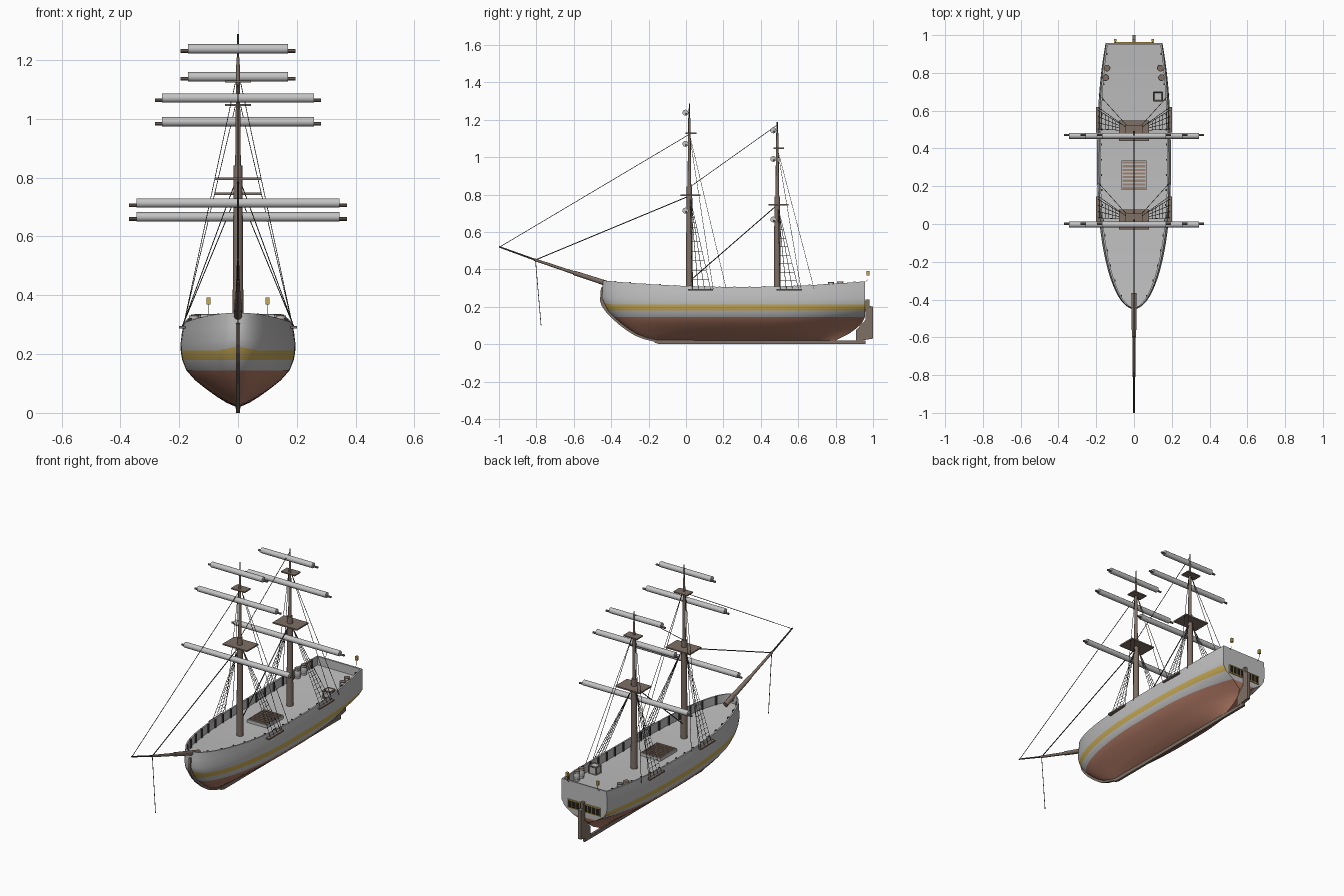
import bpy, bmesh, math
from mathutils import Vector, Matrix

if "Cube" in bpy.data.objects:
    bpy.data.objects.remove(bpy.data.objects["Cube"])


def material(name, r, g, b):
    m = bpy.data.materials.new(name)
    m.use_nodes = True
    m.diffuse_color = (r, g, b, 1)
    m.node_tree.nodes["Principled BSDF"].inputs["Base Color"].default_value = (r, g, b, 1)
    return m


GRAY = material("hull gray", .52, .52, .52)
COPPER = material("copper bottom", .44, .195, .13)
GOLD = material("gold stripe", .57, .4, .09)
WOOD = material("brown wood", .21, .16, .13)
TAN = material("tan grating", .33, .23, .175)
ROPE = material("dark rope", .075, .07, .065)
BLACK = material("window black", .012, .012, .014)
CANVAS = material("furled canvas", .55, .55, .55)


# ---- helpers ----
def finish(name, bm, *mats, smooth=False):
    bmesh.ops.recalc_face_normals(bm, faces=bm.faces)
    me = bpy.data.meshes.new(name)
    bm.to_mesh(me)
    bm.free()
    ob = bpy.data.objects.new(name, me)
    bpy.context.collection.objects.link(ob)
    for m in mats:
        me.materials.append(m)
    if smooth:
        bpy.ops.object.select_all(action='DESELECT')
        ob.select_set(True)
        bpy.context.view_layer.objects.active = ob
        bpy.ops.object.shade_smooth_by_angle(angle=math.radians(40))


def tube(bm, a, b, r1, r2=None, n=5):
    a, b = Vector(a), Vector(b)
    d = b - a
    mat = Matrix.Translation((a + b) / 2) @ d.to_track_quat('Z', 'Y').to_matrix().to_4x4()
    bmesh.ops.create_cone(bm, cap_ends=True, segments=n, radius1=r1,
                          radius2=r1 if r2 is None else r2, depth=d.length, matrix=mat)


def box(bm, x0, x1, y0, y1, z0, z1):
    mat = Matrix.Translation(((x0 + x1) / 2, (y0 + y1) / 2, (z0 + z1) / 2))
    bmesh.ops.create_cube(bm, size=1, matrix=mat @ Matrix.Diagonal((x1 - x0, y1 - y0, z1 - z0, 1)))


def plate(name, pts, half, mat):
    bm = bmesh.new()
    f = bm.faces.new([bm.verts.new((-half, y, z)) for y, z in pts])
    ext = bmesh.ops.extrude_face_region(bm, geom=[f])["geom"]
    bmesh.ops.translate(bm, vec=(2 * half, 0, 0), verts=[v for v in ext if isinstance(v, bmesh.types.BMVert)])
    finish(name, bm, mat)


def lerp(table, v):
    for (a, p), (b, q) in zip(table, table[1:]):
        if v <= b:
            return p + (q - p) * max(0, (v - a) / (b - a))
    return table[-1][1]


# ---- hull shape: stem line, stern line, midship section ----
BOW = [(.02, -.155), (.035, -.215), (.055, -.265), (.08, -.305), (.11, -.345), (.145, -.385),
       (.18, -.418), (.212, -.44), (.24, -.45), (.31, -.445)]
STERN = [(.02, .80), (.055, .87), (.08, .905), (.11, .94), (.13, .957), (.31, .957)]
SECTION = [(.02, .006), (.035, .04), (.055, .072), (.08, .107), (.11, .145), (.145, .176),
           (.18, .19), (.212, .195), (.24, .195), (.275, .191), (.31, .184)]
TAPER = [(.09, 0), (.11, .12), (.145, .45), (.18, .68), (.212, .76), (.31, .8)]
BAND_TOP = .212


def sheer(y):
    return .306 + .066 * (y - .28) ** 2


def half_width(y, level):
    u = min(1, max(0, (y - lerp(BOW, level)) / (.25 - lerp(BOW, level))))
    v = min(1, max(0, (y - .35) / (lerp(STERN, level) - .35)))
    return lerp(SECTION, level) * math.sqrt(1 - (1 - u) ** 2) * (1 - (1 - lerp(TAPER, level)) * v ** 2.5)


def hull_row(level, inset=0, drop=0, width=1):
    y0, y1 = lerp(BOW, level) + inset, lerp(STERN, level) - inset
    row = []
    for i in range(49):
        y = y0 + (y1 - y0) * (i / 48) ** 1.7
        z = level
        if level > BAND_TOP:
            z = BAND_TOP + (level - BAND_TOP) / (.31 - BAND_TOP) * (sheer(y) - BAND_TOP)
        elif level == BAND_TOP:
            z += .013 * max(0, 1 - i / 6)
        w = 0 if i == 0 else max(0, half_width(y, level) - inset) * width
        row.append((w, y, z - drop))
    return row


rows = [hull_row(z) for z, _ in SECTION]
rows += [hull_row(.31, .009), hull_row(.31, .009, .05), hull_row(.31, .009, .05, 0)]
bm = bmesh.new()
sides = [[[bm.verts.new((s * x, y, z)) for x, y, z in r] for r in rows] for s in (1, -1)]
for j in range(len(rows) - 1):
    band = 1 if j < 5 else 2 if j == 6 else 0
    for g in sides:
        for i in range(48):
            bm.faces.new((g[j][i], g[j][i + 1], g[j + 1][i + 1], g[j + 1][i])).material_index = band
    a, b = sides
    if j < len(rows) - 2:
        bm.faces.new((a[j][-1], b[j][-1], b[j + 1][-1], a[j + 1][-1])).material_index = int(j < 5)
bmesh.ops.remove_doubles(bm, verts=bm.verts, dist=.0004)
finish("hull", bm, GRAY, COPPER, GOLD, smooth=True)

# ---- keel, stem and rudder ----
inner = [(y + .01, z) for z, y in BOW]
outer = [(y - .01, z - .008) for z, y in BOW]
plate("stem_post", outer + inner[::-1], .006, WOOD)
plate("keel", [(-.17, .008), (-.14, 0), (.96, 0), (.96, .02), (-.15, .022)], .007, WOOD)
plate("rudder", [(.91, .015), (1, .03), (1, .2), (.98, .205), (.98, .24), (.96, .24), (.96, .13), (.91, .075)],
      .009, WOOD)

# ---- bulwark posts and channels ----
bm = bmesh.new()
for s in (1, -1):
    for k in range(17):
        y = -.38 + k * .08
        x = s * (half_width(y, .31) - .011)
        box(bm, x - .004, x + .004, y - .005, y + .005, sheer(y) - .05, sheer(y) + .003)
finish("bulwark_posts", bm, ROPE)
bm = bmesh.new()
for s in (1, -1):
    for y in (.01, .485):
        x = s * .189
        box(bm, x - .011, x + .011, y, y + .135, .287, .295)
finish("channels", bm, WOOD)

# ---- stern windows and lanterns ----
bm = bmesh.new()
box(bm, -.105, .105, .953, .959, .178, .225)
finish("stern_windows", bm, BLACK)
bm = bmesh.new()
for z in (.176, .222):
    box(bm, -.107, .107, .955, .963, z, z + .005)
for k in range(9):
    x = -.105 + k * .02625
    box(bm, x - .002, x + .002, .955, .962, .178, .225)
finish("window_frames", bm, GOLD)
lamp, post = bmesh.new(), bmesh.new()
for x in (-.1, .1):
    box(lamp, x - .007, x + .007, .966, .98, .368, .392)
    tube(post, (x, .954, .325), (x, .973, .345), .001)
    tube(post, (x, .973, .345), (x, .973, .368), .001)
finish("lanterns", lamp, GOLD)
finish("lantern_posts", post, WOOD)

# ---- deck fittings: hatch, barrels, crate ----
bm, slats = bmesh.new(), bmesh.new()
box(bm, -.066, .066, .18, .335, .255, .274)
finish("hatch_cover", bm, GRAY)
for k in range(8):
    y = .185 + k * .0192
    box(slats, -.061, .061, y, y + .011, .27, .279)
finish("hatch_grating", slats, TAN)
body, hoop = bmesh.new(), bmesh.new()
for x, y in ((-.143, .825), (-.15, .775), (.14, .825), (.146, .775)):
    z = sheer(y) - .05
    tube(body, (x, y, z), (x, y, z + .03), .015, .018, 12)
    tube(body, (x, y, z + .03), (x, y, z + .058), .018, .015, 12)
    for h, r in ((.01, .0168), (.045, .0172), (.055, .017)):
        tube(hoop, (x, y, z + h), (x, y, z + h + .004), r, n=12)
finish("barrels", body, GRAY, smooth=True)
finish("barrel_hoops", hoop, WOOD)
bm, frame = bmesh.new(), bmesh.new()
cx, cy, cz, h = .127, .675, .289, .023
box(bm, cx - h, cx + h, cy - h, cy + h, cz - h, cz + h)
for a in (-h, h):
    for b in (-h, h):
        tube(frame, (cx + a, cy + b, cz - h), (cx + a, cy + b, cz + h), .004, n=4)
        tube(frame, (cx - h, cy + a, cz + b), (cx + h, cy + a, cz + b), .004, n=4)
        tube(frame, (cx + a, cy - h, cz + b), (cx + a, cy + h, cz + b), .004, n=4)
finish("crate", bm, GRAY)
finish("crate_frame", frame, WOOD)


# ---- masts with tops, yards, furled sails and shrouds ----
def rig(name, my, drop, low_top, cross):
    mast, pole, tops = bmesh.new(), bmesh.new(), bmesh.new()
    tube(mast, (0, my, .25), (0, my, low_top + .045), .019, .015, 12)
    tube(mast, (0, my, low_top - .02), (0, my, cross + .08), .011, .006, 10)
    tube(pole, (0, my, cross - .03), (0, my, cross + .16 - drop * .2), .005, .003, 8)
    box(tops, -.08, .08, my - .048, my + .06, low_top - .004, low_top + .004)
    box(tops, -.045, .045, my - .02, my + .037, cross - .004, cross + .003)
    finish(name + "_mast", mast, WOOD, smooth=True)
    finish(name + "_topgallant_pole", pole, ROPE, smooth=True)
    finish(name + "_tops", tops, WOOD)
    yards, sails, ropes = bmesh.new(), bmesh.new(), bmesh.new()
    for z, half in ((.714, .345), (1.071, .258), (1.238, .17)):
        z -= drop * (.5 if z < 1 else .85 if z < 1.1 else 1)
        y = my - .021
        tube(yards, (-half - .025, y + .004, z - .007), (half + .025, y + .004, z - .007), .006, n=8)
        tube(sails, (-half, y, z), (half, y, z), .016, n=12)
    finish(name + "_yards", yards, WOOD, smooth=True)
    finish(name + "_furled_sails", sails, CANVAS, smooth=True)
    for s in (1, -1):
        top = [Vector((s * .012, my + .005, low_top - .02))] * 4
        foot = [Vector((s * .19, my + .015 + .033 * i, .293)) for i in range(4)]
        for a, b in zip(top, foot):
            tube(ropes, a, b, .0015, n=4)
        for k in range(3, 19):
            p = [a.lerp(b, k / 19) for a, b in zip(top, foot)]
            tube(ropes, p[0], p[3], .001, n=3)
        for dy in (.127, .197):
            tube(ropes, (s * .008, my, cross), (s * .186, my + dy, .295), .0014, n=4)
    finish(name + "_shrouds", ropes, ROPE)


rig("fore", .018, 0, .797, 1.128)
rig("main", .488, .095, .745, 1.048)

# ---- bowsprit, jibboom and stays ----
bm = bmesh.new()
tube(bm, (0, -.37, .307), (0, -.6, .382), .015, .012, 10)
tube(bm, (0, -.58, .375), (0, -.81, .452), .009, .007, 10)
finish("bowsprit", bm, WOOD, smooth=True)
bm = bmesh.new()
tube(bm, (0, -.79, .445), (0, -1, .521), .005, .004, 8)
finish("jibboom", bm, ROPE, smooth=True)
bm = bmesh.new()
for y0, z0, y1, z1, r in ((-.995, .52, .015, 1.12, .0018), (-.805, .45, .013, .79, .0028),
                          (.023, .34, .483, .74, .0028), (.021, .84, .488, 1.172, .0018),
                          (-.805, .45, -.775, .1, .0018)):
    tube(bm, (0, y0, z0), (0, y1, z1), r)
finish("stays", bm, ROPE)
